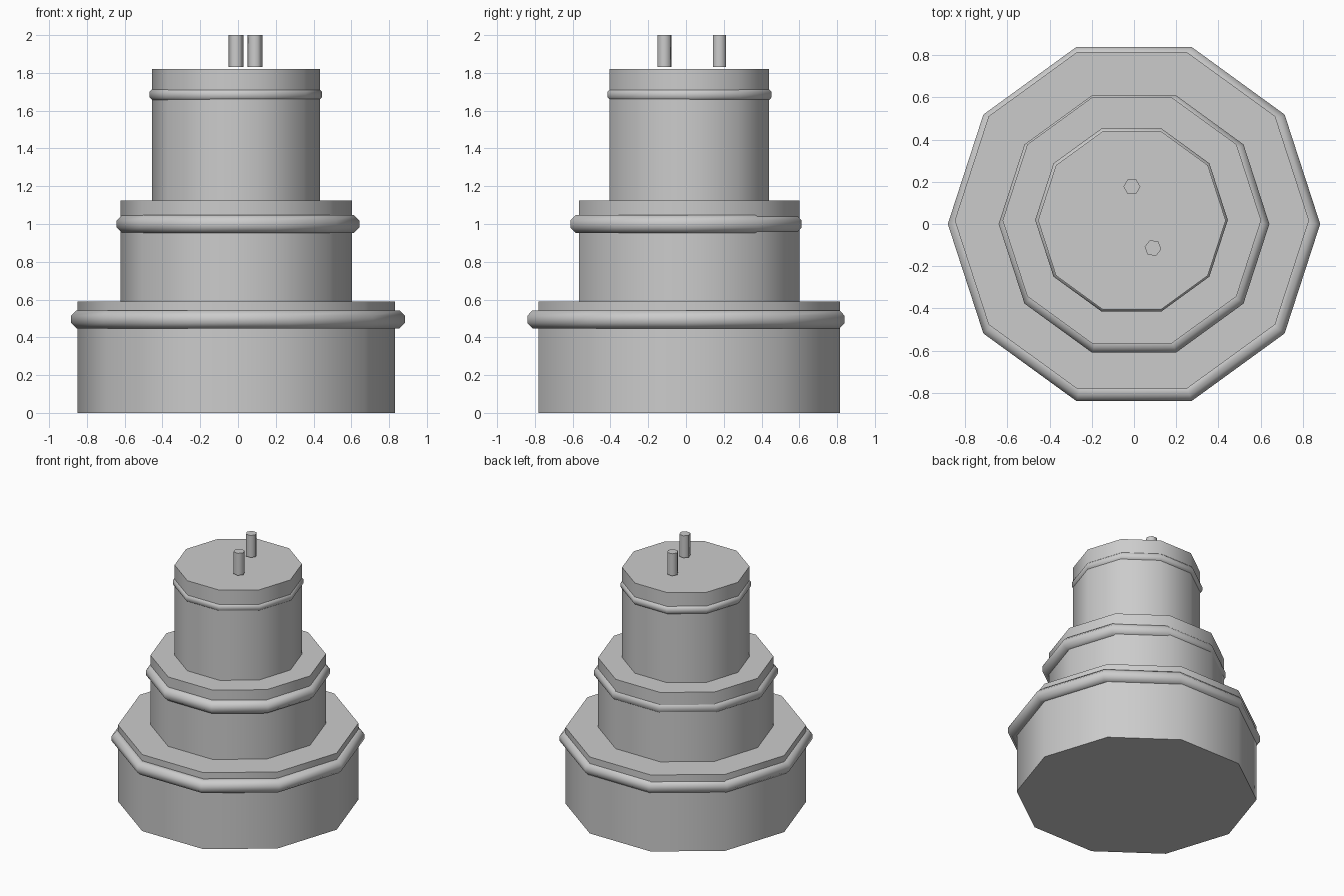
import bpy
from math import cos, sin, pi, radians

if "Cube" in bpy.data.objects:
    bpy.data.objects.remove(bpy.data.objects["Cube"])


def smooth(obj, angle):
    bpy.ops.object.select_all(action='DESELECT')
    obj.select_set(True)
    bpy.context.view_layer.objects.active = obj
    bpy.ops.object.shade_smooth_by_angle(angle=radians(angle))


def prism(name, sides, radius, x, y, z0, z1, turn):
    bpy.ops.mesh.primitive_cylinder_add(
        vertices=sides, radius=radius, depth=z1 - z0,
        location=(x, y, (z0 + z1) / 2), rotation=(0, 0, radians(turn)))
    obj = bpy.context.object
    obj.name = name
    return obj


def ring(name, outer, half_height, x, y, z, sides=10, tube_sides=8):
    # octagonal tube with a flat outer face, swept round a decagon
    tube = half_height / cos(pi / tube_sides)
    major = outer - half_height
    verts, faces = [], []
    for i in range(sides):
        a = 2 * pi * i / sides
        for j in range(tube_sides):
            b = 2 * pi * (j + 0.5) / tube_sides
            r = major + tube * cos(b)
            verts.append((r * cos(a), r * sin(a), tube * sin(b)))
            i2, j2 = (i + 1) % sides, (j + 1) % tube_sides
            faces.append((i * tube_sides + j, i2 * tube_sides + j,
                          i2 * tube_sides + j2, i * tube_sides + j2))
    mesh = bpy.data.meshes.new(name)
    mesh.from_pydata(verts, [], faces)
    obj = bpy.data.objects.new(name, mesh)
    obj.location = (x, y, z)
    bpy.context.collection.objects.link(obj)
    smooth(obj, 60)


# Three stacked cake tiers
for name, r, z0, z1 in (("bottom_tier", 0.84, 0.0, 0.59),
                        ("middle_tier", 0.613, 0.59, 1.125),
                        ("top_tier", 0.445, 1.125, 1.82)):
    smooth(prism(name, 10, r, -0.01, 0.017, z0, z1, 90), 40)

# Icing band around each tier
ring("bottom_icing", 0.883, 0.047, 0, 0, 0.495)
ring("middle_icing", 0.642, 0.047, 0, 0, 1.0)
ring("top_icing", 0.457, 0.034, -0.012, 0.019, 1.685)

# Two candles hovering just above the top
for name, x, y, turn in (("back_candle", -0.01, 0.177, 90),
                         ("front_candle", 0.09, -0.114, 80)):
    smooth(prism(name, 6, 0.04, x, y, 1.83, 2.0, turn), 65)
